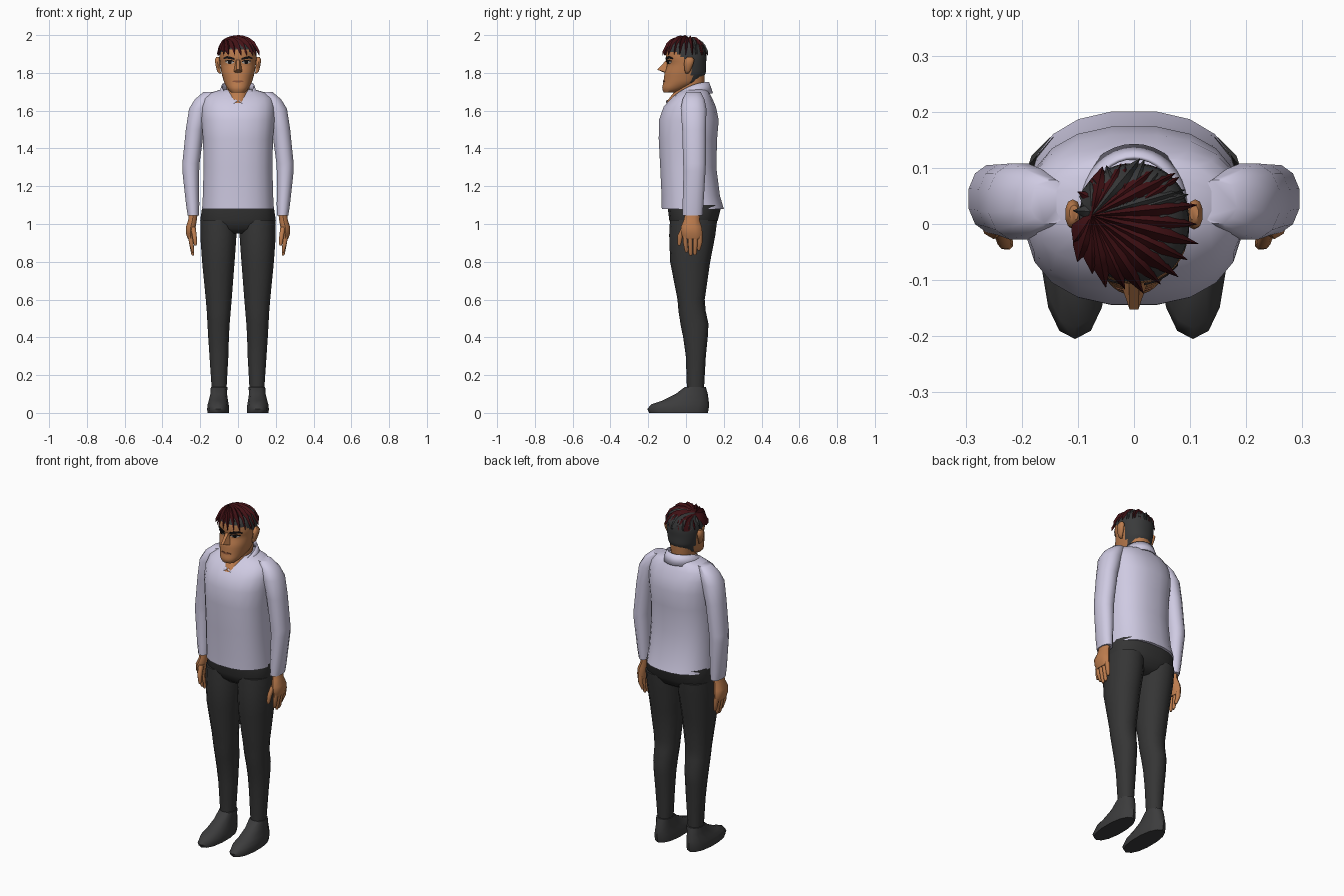
import bpy, bmesh, math

def material(name, rgb):
    m = bpy.data.materials.new(name)
    m.diffuse_color = (*rgb, 1)
    return m

SKIN = material("skin", (0.50, 0.20, 0.075))
SHIRT = material("shirt lavender", (0.62, 0.59, 0.76))
PANTS = material("trouser charcoal", (0.036, 0.036, 0.036))
SHOE = material("shoe charcoal", (0.045, 0.045, 0.046))
RED = material("hair dark red", (0.058, 0.006, 0.008))
GREY = material("hair grey", (0.042, 0.043, 0.044))
BLACK = material("eye black", (0.008, 0.006, 0.006))
WHITE = material("eye white", (0.55, 0.5, 0.45))
LIP = material("lip brown", (0.25, 0.085, 0.04))

def build(name, verts, faces, mats, mirror=False, sharp=50, rule=None):
    me = bpy.data.meshes.new(name)
    me.from_pydata(verts, [], faces)
    bm = bmesh.new()
    bm.from_mesh(me)
    bmesh.ops.recalc_face_normals(bm, faces=bm.faces)
    bm.to_mesh(me)
    bm.free()
    for m in mats:
        me.materials.append(m)
    if rule:
        for p in me.polygons:
            p.material_index = rule(p.center)
    me.shade_smooth()
    me.set_sharp_from_angle(angle=math.radians(sharp))
    ob = bpy.data.objects.new(name, me)
    bpy.context.collection.objects.link(ob)
    if mirror:
        ob.modifiers.new("mirror", "MIRROR").use_mirror_merge = False
    return ob

def loft(name, rings, mats, n=16, e=2.2, mirror=False, sharp=50, rule=None):
    """Stack superellipse rings (z, cx, cy, rx, ry) and cap both ends."""
    V, F = [], []
    for z, cx, cy, rx, ry in rings:
        for i in range(n):
            a = 2 * math.pi * (i + 0.5) / n
            c, s = math.cos(a), math.sin(a)
            V.append((cx + rx * math.copysign(abs(c) ** (2 / e), c),
                      cy + ry * math.copysign(abs(s) ** (2 / e), s), z))
    for k in range(len(rings) - 1):
        for i in range(n):
            j = (i + 1) % n
            F.append((k*n + i, k*n + j, k*n + n + j, k*n + n + i))
    F += [tuple(range(n)), tuple(range((len(rings) - 1) * n, len(rings) * n))]
    return build(name, V, F, mats, mirror, sharp, rule)

# Shirt body
loft("shirt_body", [
    (1.08, 0, .036, .192, .166), (1.15, 0, .025, .188, .156), (1.30, 0, .012, .184, .150),
    (1.45, 0, .010, .187, .156), (1.55, 0, .015, .195, .160), (1.62, 0, .020, .195, .140),
    (1.665, 0, .030, .185, .110), (1.695, 0, .040, .150, .085), (1.712, 0, .045, .09, .07)],
    [SHIRT], n=20, e=2.4)

# Sleeves
loft("sleeve", [
    (1.045, .236, .035, .031, .055), (1.10, .240, .037, .036, .057), (1.28, .250, .045, .046, .060),
    (1.32, .249, .045, .047, .062), (1.50, .228, .043, .050, .065), (1.61, .205, .040, .056, .070),
    (1.66, .180, .040, .050, .060), (1.698, .150, .040, .035, .040)],
    [SHIRT], n=12, mirror=True)

# Collar with two front points
V, F, N = [], [], 36
for i in range(N + 1):
    a = 0.06 + (2 * math.pi - 0.12) * i / N
    d = min(a, 2 * math.pi - a)
    top = 1.752 - 0.09 * ((1 + math.cos(a)) / 2) ** 2
    drop = 0.055 * min(1, d / 0.6) + 0.025 * max(0, 1 - abs(d - 0.65) / 0.4)
    s, c = math.sin(a), math.cos(a)
    V += [(.087 * s, .02 - .102 * c, top), (.108 * s, .018 - .125 * c, top - 0.004 - drop)]
F = [(2*i, 2*i + 1, 2*i + 3, 2*i + 2) for i in range(N)]
collar = build("collar", V, F, [SHIRT])
sol = collar.modifiers.new("thickness", "SOLIDIFY")
sol.thickness = 0.007

# Trousers: hips and legs
loft("trouser_hips", [
    (.95, 0, .03, .10, .07), (.975, 0, .035, .17, .105), (1.02, 0, .04, .202, .130),
    (1.10, 0, .045, .190, .145)], [PANTS], n=20, e=2.5)
loft("trouser_leg", [
    (.125, .100, .050, .040, .045), (.30, .101, .052, .051, .053), (.40, .103, .050, .056, .065),
    (.47, .103, .045, .060, .074), (.54, .102, .032, .065, .072), (.60, .102, .027, .070, .072),
    (.80, .104, .022, .088, .106), (.94, .104, .033, .098, .122), (1.02, .106, .040, .096, .125)],
    [PANTS], n=14, mirror=True)

# Shoes
def shoe_ring(z, cx, rx, y0, y1):
    return (z, cx, (y0 + y1) / 2, rx, (y1 - y0) / 2)
loft("shoe", [
    shoe_ring(0, .105, .058, -.195, .115), shoe_ring(.02, .105, .060, -.205, .12),
    shoe_ring(.045, .105, .057, -.185, .122), shoe_ring(.065, .104, .052, -.125, .12),
    shoe_ring(.10, .102, .045, -.055, .115), shoe_ring(.138, .100, .045, -.005, .105)],
    [SHOE], n=14, mirror=True)

# Hands: palm, four fingers, thumb
loft("palm", [
    (.92, .249, .035, .017, .050), (.95, .253, .032, .024, .056), (.985, .250, .028, .027, .055),
    (1.02, .241, .030, .024, .042), (1.06, .236, .035, .024, .040)],
    [SKIN], n=10, mirror=True)
for i, (y, tip) in enumerate([(-.003, .85), (.023, .832), (.049, .835), (.074, .86)]):
    yt = .035 + (y - .035) * 0.85
    loft("finger_%d" % i, [
        (tip, .238, yt, .006, .006), (tip + .012, .240, yt, .009, .011),
        (.90, .248, y, .012, .013), (.94, .251, y, .015, .013)],
        [SKIN], n=8, mirror=True)
loft("thumb", [
    (.885, .226, -.036, .006, .007), (.90, .226, -.035, .011, .011),
    (.94, .231, -.030, .013, .015), (.985, .238, -.005, .015, .018)],
    [SKIN], n=8, mirror=True)

# Neck
loft("neck", [
    (1.64, 0, -.01, .045, .100), (1.69, 0, .01, .060, .081), (1.74, 0, .035, .062, .063),
    (1.82, 0, .035, .065, .065)], [SKIN])

# Head: skin face with cropped grey hair at back and sides
HEAD = [
    (1.697, 0, -.085, .036, .033), (1.715, 0, -.064, .055, .064), (1.75, 0, -.022, .074, .098),
    (1.80, 0, -.004, .088, .110), (1.845, 0, .004, .095, .102), (1.88, 0, .001, .099, .108),
    (1.92, 0, .001, .097, .105), (1.95, 0, 0, .085, .089), (1.975, 0, 0, .050, .055)]

def head_at(z):
    for a, b in zip(HEAD, HEAD[1:]):
        if a[0] <= z <= b[0]:
            t = (z - a[0]) / (b[0] - a[0])
            return tuple(p + (q - p) * t for p, q in zip(a, b))

def scalp(c):
    hairline = 0.03 - 2.2 * max(0, c.z - 1.865)
    return 1 if c.z > 1.75 and c.y > hairline or c.z > 1.918 else 0

fine = [HEAD[0]] + [head_at(1.71 + .0125 * i) for i in range(21)] + [HEAD[-1]]
loft("head", fine, [SKIN, GREY], n=36, e=2.2, rule=scalp)

def on_face(x, z, lift):
    _, _, cy, rx, ry = head_at(z)
    return (x, cy - ry * (1 - (abs(x) / rx) ** 2.2) ** (1 / 2.2) - lift, z)

def patch(name, columns, mat, lift=.004, mirror=True):
    """Thin plate following the face; columns are (x, z low, z high)."""
    V = [on_face(x, z, l) for x, a, b in columns for z, l in
         ((a, lift), (b, lift), (b, -.003), (a, -.003))]
    F = [(0, 1, 2, 3), tuple(len(V) - 4 + i for i in range(4))]
    for k in range(0, len(V) - 4, 4):
        F += [(k + i, k + (i+1) % 4, k + 4 + (i+1) % 4, k + 4 + i) for i in range(4)]
    build(name, V, F, [mat], mirror, 30)

# Facial details
patch("eyebrow", [(.018, 1.868, 1.878), (.04, 1.873, 1.886), (.06, 1.876, 1.889), (.078, 1.873, 1.879)], BLACK)
patch("eye_white", [(.022, 1.853, 1.857), (.035, 1.848, 1.864), (.052, 1.848, 1.865), (.066, 1.855, 1.860)], WHITE, .002)
patch("iris", [(.034, 1.849, 1.865), (.043, 1.847, 1.866), (.052, 1.849, 1.865)], BLACK, .004)
patch("upper_lid", [(.020, 1.857, 1.862), (.035, 1.862, 1.868), (.052, 1.863, 1.869), (.069, 1.859, 1.864)], BLACK, .005)
patch("mouth", [(-.032, 1.754, 1.757), (-.012, 1.750, 1.761), (0, 1.750, 1.759),
                (.012, 1.750, 1.761), (.032, 1.754, 1.757)], LIP, .003, False)

# Nose wedge
build("nose", [(-.009, -.098, 1.875), (.009, -.098, 1.875), (-.024, -.105, 1.803), (.024, -.105, 1.803),
               (-.008, -.152, 1.817), (.008, -.152, 1.817), (0, -.10, 1.795)],
      [(0, 1, 5, 4), (0, 4, 2), (1, 3, 5), (2, 4, 5, 3, 6), (0, 2, 6, 3, 1)], [SKIN], sharp=30)

# Ears
loft("ear", [(1.798, .095, .006, .006, .008), (1.81, .102, .008, .010, .015),
             (1.845, .107, .014, .013, .024), (1.87, .109, .018, .014, .026),
             (1.885, .107, .020, .008, .014)], [SKIN], n=10, mirror=True)

# Swept top hair: tapered ridged locks fanning from a side parting
def lock(name, start, ang, reach, width, lift, mat):
    end = (.112 * reach * math.cos(ang), -.004 + .114 * reach * math.sin(ang))
    dx, dy = end[0] - start[0], end[1] - start[1]
    L = math.hypot(dx, dy)
    nx, ny = -dy / L, dx / L
    V, F, steps = [], [], 7
    for k in range(steps + 1):
        t = k / steps
        w = width * (.35 + .65 * min(1, t / .6)) * (1 if t < .6 else (1 - t) / .4 + .02)
        for side, up in ((-1, -.008), (0, lift), (1, -.008)):
            x, y = start[0] + dx * t + nx * w * side, start[1] + dy * t + ny * w * side
            r = min(1, math.hypot(x / .112, (y + .004) / .114))
            V.append((x, y, 1.899 + .085 * math.sqrt(1 - r * r) + up))
    for k in range(steps):
        a = 3 * k
        F += [(a, a+1, a+4, a+3), (a+1, a+2, a+5, a+4), (a+2, a, a+3, a+5)]
    F += [(0, 1, 2), (3*steps, 3*steps + 1, 3*steps + 2)]
    build(name, V, F, [mat], sharp=30)

COUNT = 19
for i in range(COUNT):
    ang = math.radians(-165 + 300 * i / (COUNT - 1))
    lock("top_lock_%d" % i, (-.075, .015), ang, 1.0 + .06 * (i % 2), .021,
         .016 if i % 2 else .010, GREY if i > 11 and i % 3 == 0 else RED)

# Short spiky tufts around the back of the crown
for i in range(9):
    lock("back_tuft_%d" % i, (-.02, .02), math.radians(30 + 17 * i), 1.0 + .05 * (i % 2), .018, .006,
         RED if i % 3 == 1 else GREY)
